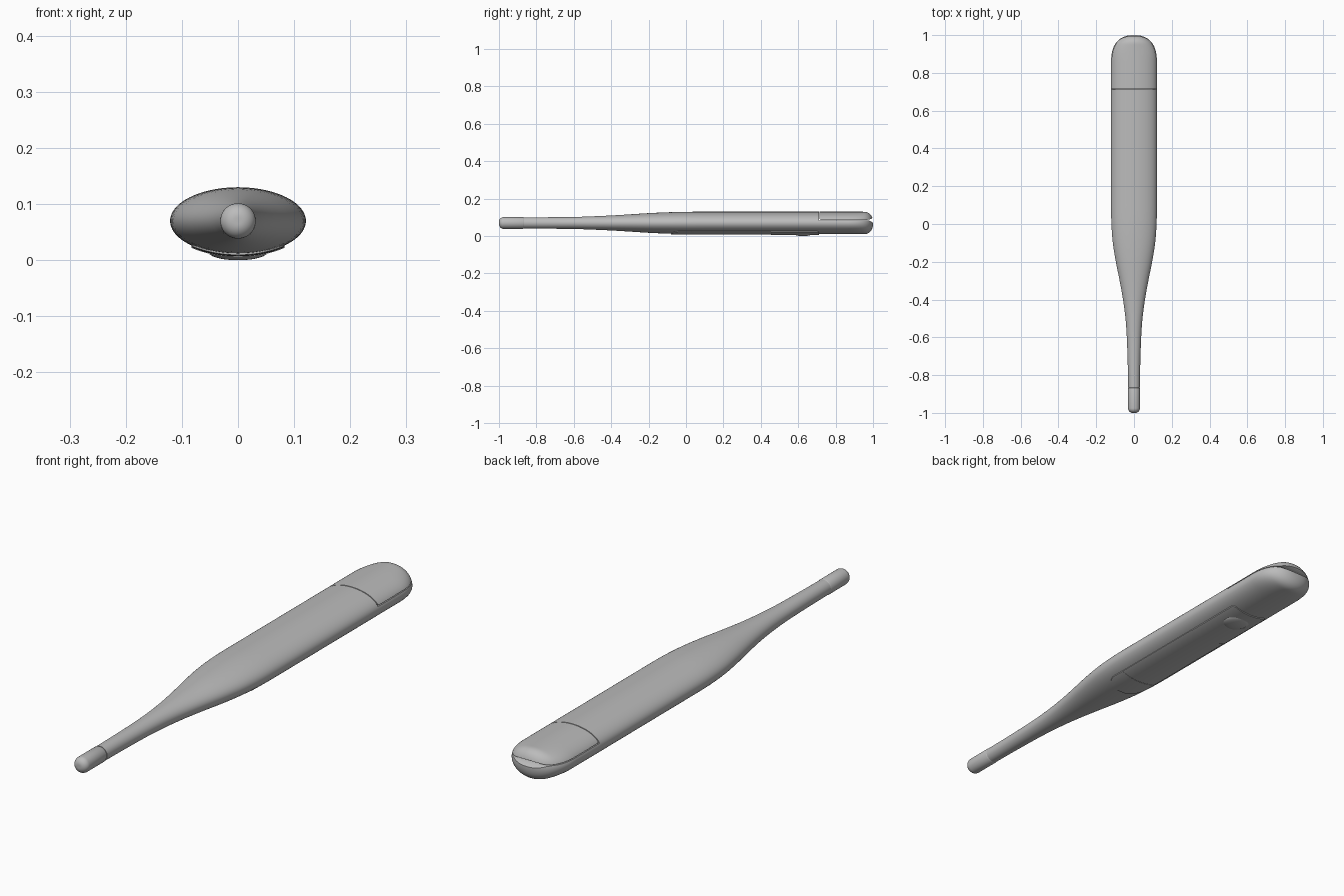
import bpy, bmesh, math
from mathutils import Matrix

if "Cube" in bpy.data.objects:
    bpy.data.objects.remove(bpy.data.objects["Cube"])

CZ = 0.07  # height of the long axis

# y, half width, half height along the body
PROFILE = [(-0.866, .031, .030), (-0.75, .033, .0305), (-0.6, .038, .032), (-0.5, .045, .0355),
           (-0.4, .058, .040), (-0.3, .076, .046), (-0.2, .096, .0525), (-0.1, .112, .057),
           (0.0, .1195, .0597), (0.1, .121, .06), (0.86, .121, .06)]

grey = bpy.data.materials.new("mid_grey")
grey.diffuse_color = (.5, .5, .5, 1)
grey.use_nodes = True
grey.node_tree.nodes["Principled BSDF"].inputs["Base Color"].default_value = grey.diffuse_color


def hermite(y):
    """Smoothly interpolated half width and half height at y."""
    P = PROFILE
    i = max(k for k in range(len(P) - 1) if P[k][0] <= y + 1e-9)
    h = P[i + 1][0] - P[i][0]
    t = (y - P[i][0]) / h

    def slope(k, c):
        if k >= len(P) - 2:
            return 0
        lo = max(k - 1, 0)
        return (P[k + 1][c] - P[lo][c]) / (P[k + 1][0] - P[lo][0])
    return [(2*t**3 - 3*t*t + 1) * P[i][c] + (t**3 - 2*t*t + t) * h * slope(i, c)
            + (3*t*t - 2*t**3) * P[i + 1][c] + (t**3 - t*t) * h * slope(i + 1, c) for c in (1, 2)]


def make(name, bm):
    bmesh.ops.recalc_face_normals(bm, faces=bm.faces)
    me = bpy.data.meshes.new(name)
    bm.to_mesh(me)
    bm.free()
    me.materials.append(grey)
    ob = bpy.data.objects.new(name, me)
    bpy.context.collection.objects.link(ob)
    return ob


def loft(name, sections, n=96):
    """Skin elliptical sections (y, half width, half height)."""
    bm = bmesh.new()
    rings = [[bm.verts.new((a * math.cos(2*math.pi*k/n), y, CZ + b * math.sin(2*math.pi*k/n)))
              for k in range(n)] for y, a, b in sections]
    for r, s in zip(rings, rings[1:]):
        for k in range(n):
            bm.faces.new((r[k], r[(k+1) % n], s[(k+1) % n], s[k]))
    bm.faces.new(rings[0])
    bm.faces.new(rings[-1])
    return make(name, bm)


def shell(name, off=0.0):
    secs = []
    for i in range(50):
        y = -0.866 + i * (0.86 + 0.866) / 50
        a, b = hermite(y)
        secs.append((y, a + off, b + off))
    for i in range(25):
        t = min(math.sin(math.pi / 2 * i / 24), 0.9995)
        y = 0.86 + 0.14 * t
        u = max(0, (y - 0.95) / 0.05)
        secs.append((y, (.121 + off) * (1 - t**2.4)**(1/2.4), (.06 + off) * (1 - u**2.3)**(1/2.3)))
    return loft(name, secs)


def prism(pts, lo, hi, axis):
    """Extrude a 2D outline along x (points are y, z) or z (points are x, y)."""
    bm = bmesh.new()
    ends = [[bm.verts.new((d, p, q) if axis == 'x' else (p, q, d)) for p, q in pts] for d in (lo, hi)]
    m = len(pts)
    for k in range(m):
        bm.faces.new((ends[0][k], ends[0][(k+1) % m], ends[1][(k+1) % m], ends[1][k]))
    bm.faces.new(ends[0])
    bm.faces.new(ends[1])
    ob = make("cutter", bm)
    ob.hide_render = True
    return ob


def boolean(ob, cutter, op):
    mod = ob.modifiers.new("cut", 'BOOLEAN')
    mod.operation, mod.object, mod.solver = op, cutter, 'EXACT'
    dg = bpy.context.evaluated_depsgraph_get()
    me = bpy.data.meshes.new_from_object(ob.evaluated_get(dg))
    ob.modifiers.clear()
    ob.data = me
    me.name = ob.name
    bpy.data.objects.remove(cutter)


def smooth(ob):
    bpy.ops.object.select_all(action='DESELECT')
    ob.select_set(True)
    bpy.context.view_layer.objects.active = ob
    bpy.ops.object.shade_smooth_by_angle(angle=math.radians(32))


def outline(y0, y1, w, r0, r1):
    """Rectangle in x, y with rounded front (r0) and back (r1) corners."""
    pts = []
    for cx, cy, r, start in ((w - r1, y1 - r1, r1, 0), (r1 - w, y1 - r1, r1, 90),
                             (r0 - w, y0 + r0, r0, 180), (w - r0, y0 + r0, r0, 270)):
        for k in range(9):
            g = math.radians(start + k * 90 / 8)
            pts.append((cx + r * math.cos(g), cy + r * math.sin(g)))
    return pts


# main body with the seat for the battery cover
body = shell("body")
boolean(body, prism([(.711, .2), (.711, .084), (.965, .084), (.98, .082), (.992, .076), (1.01, .064),
                     (1.1, .2)], -.3, .3, 'x'), 'DIFFERENCE')
smooth(body)

# battery cover, its lip turned up at the back
cover = shell("battery_cover")
boolean(cover, prism([(.715, .2), (.715, .092), (.718, .087), (.97, .087), (.983, .089), (.992, .093),
                      (1.01, .105), (1.1, .2)], -.3, .3, 'x'), 'INTERSECT')
smooth(cover)

# underside panels: front surround, display window, button plate
for name, off, args in (("front_panel", .003, (-.08, .03, .083, .06, .002)),
                        ("display_window", .002, (.03, .455, .083, .002, .002)),
                        ("button_panel", .004, (.455, .71, .083, .002, .012))):
    panel = shell(name, off)
    boolean(panel, prism(outline(*args), -.1, .05, 'z'), 'INTERSECT')
    smooth(panel)

# round domed push button
bm = bmesh.new()
bmesh.ops.create_uvsphere(bm, u_segments=48, v_segments=24, radius=1,
                          matrix=Matrix.Translation((0, .625, .014)) @ Matrix.Diagonal((.052, .052, .014, 1)))
smooth(make("push_button", bm))

# metal probe tip with rounded ends
tip = [(-.84, .024, .024), (-.864, .025, .025), (-.867, .0295, .0295), (-.872, .0315, .0315)]
for i in range(13):
    g = math.pi / 2 * i / 12
    r = .006 + .0255 * math.cos(g)
    tip.append((-.975 - .025 * math.sin(g), r, r))
smooth(loft("probe_tip", tip, 64))
